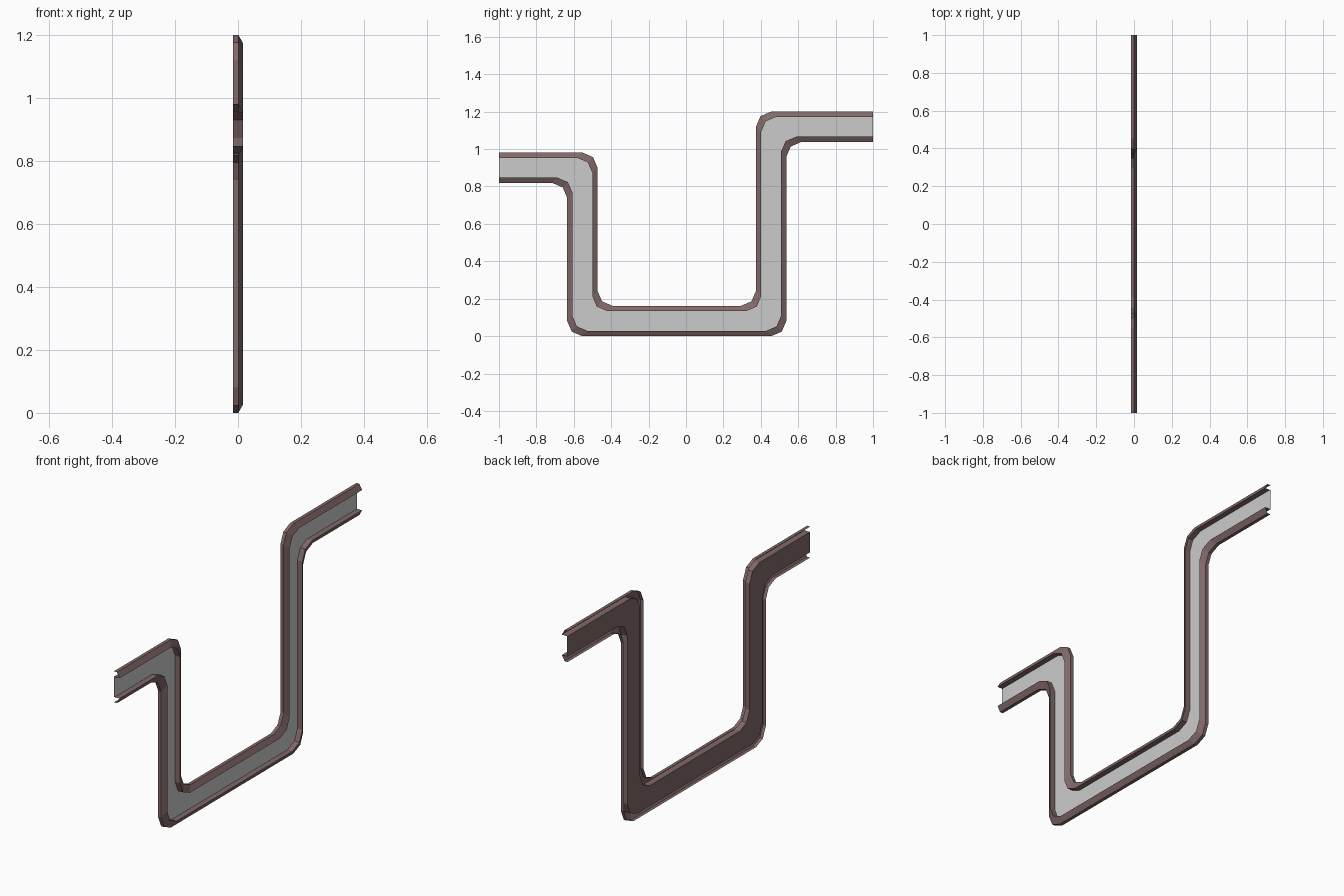
import bpy
from mathutils import Vector

if "Cube" in bpy.data.objects:
    bpy.data.objects.remove(bpy.data.objects["Cube"])

# Centre line of the trim in the YZ plane
PATH = [Vector(p) for p in [(-1, .90), (-.554, .90), (-.554, .081), (.455, .081),
                            (.455, 1.119), (1, 1.119)]]
OUT, LIP, BACK = .081, .053, -.0165      # half widths of rim and panel, rear depth
CUT, MID = .08, .024                     # two-sided corner rounding


def stations():
    """Points along the rounded path, each with its sideways offset direction."""
    dirs = [(b - a).normalized() for a, b in zip(PATH, PATH[1:])]
    norms = [Vector((-d.y, d.x)) for d in dirs]
    result = [(PATH[0], norms[0])]
    for i in range(1, len(PATH) - 1):
        c, d1, d2 = PATH[i], dirs[i - 1], dirs[i]
        m = norms[i - 1] + norms[i]
        result += [(c - d1 * CUT, m), (c + (d2 - d1) * MID, m), (c + d2 * CUT, m)]
    return result + [(PATH[-1], norms[-1])]


def sweep(name, profile, mat=None):
    """Sweep an open (x, offset) profile along the path."""
    verts, faces, n = [], [], len(profile)
    rows = stations()
    for p, m in rows:
        for x, o in profile:
            q = p + m * o
            verts.append((x, q.x, q.y))
    for i in range(len(rows) - 1):
        for j in range(n - 1):
            a = i * n + j
            faces.append((a, a + 1, a + n + 1, a + n))
    me = bpy.data.meshes.new(name)
    me.from_pydata(verts, [], faces)
    ob = bpy.data.objects.new(name, me)
    bpy.context.collection.objects.link(ob)
    if mat:
        me.materials.append(mat)
    return ob


brown = bpy.data.materials.new("brown_trim")
brown.diffuse_color = (.22, .14, .14, 1)
brown.use_nodes = True
brown.node_tree.nodes["Principled BSDF"].inputs["Base Color"].default_value = brown.diffuse_color

# Raised rims: outer flange, sloped face, inner wall
rim = [(BACK, OUT), (.001, OUT), (.0165, LIP), (BACK, LIP)]
sweep("upper_rim", rim, brown)
sweep("lower_rim", [(x, -o) for x, o in reversed(rim)], brown)

# Brown rear of the channel and grey front panel
sweep("back_web", [(BACK, -LIP), (BACK, LIP)], brown)
sweep("front_panel", [(-.0125, LIP), (-.0125, -LIP)])
